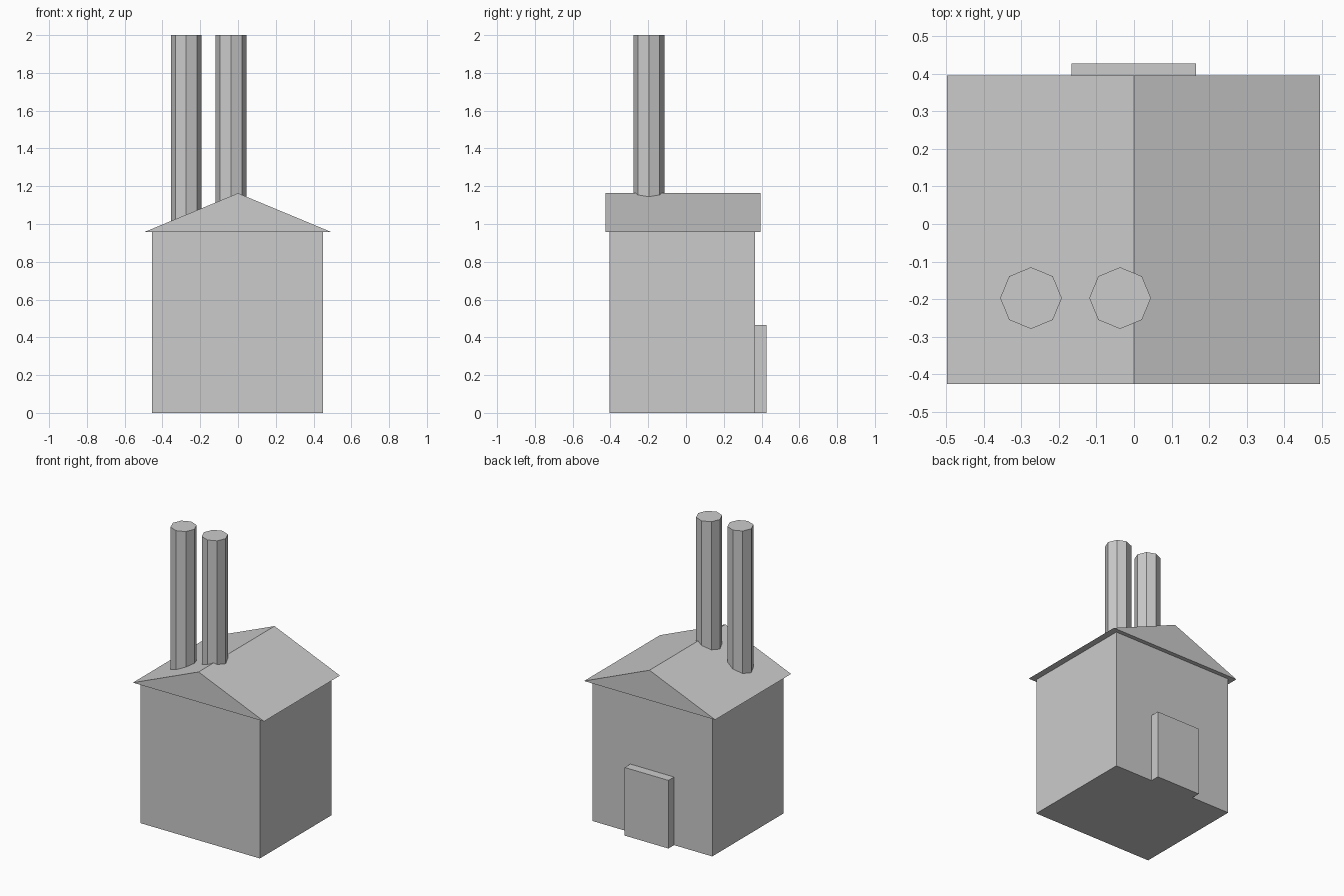
import bpy
import bmesh
from mathutils import Matrix, Vector

cube = bpy.data.objects.get("Cube")
if cube:
    bpy.data.objects.remove(cube, do_unlink=True)

GREY = (0.6, 0.6, 0.6, 1.0)
grey = bpy.data.materials.new("plain grey")
grey.use_nodes = True
grey.diffuse_color = GREY
grey.node_tree.nodes["Principled BSDF"].inputs["Base Color"].default_value = GREY


def add_object(name, bm):
    bmesh.ops.recalc_face_normals(bm, faces=bm.faces)
    mesh = bpy.data.meshes.new(name)
    bm.to_mesh(mesh)
    bm.free()
    mesh.materials.append(grey)
    obj = bpy.data.objects.new(name, mesh)
    bpy.context.scene.collection.objects.link(obj)


def box(name, low, high):
    low, high = Vector(low), Vector(high)
    bm = bmesh.new()
    place = Matrix.Translation((low + high) / 2) @ Matrix.Diagonal((*(high - low), 1))
    bmesh.ops.create_cube(bm, size=1, matrix=place)
    add_object(name, bm)


def prism(name, profile, y_front, y_back):
    bm = bmesh.new()
    face = bm.faces.new([bm.verts.new((x, y_front, z)) for x, z in profile])
    sides = bmesh.ops.extrude_face_region(bm, geom=[face])
    moved = [v for v in sides["geom"] if isinstance(v, bmesh.types.BMVert)]
    bmesh.ops.translate(bm, verts=moved, vec=(0, y_back - y_front, 0))
    # Extruding can drop the starting cap, so close any open end
    bmesh.ops.holes_fill(bm, edges=[e for e in bm.edges if e.is_boundary])
    add_object(name, bm)


def chimney(name, x, y, bottom, top, radius):
    bm = bmesh.new()
    bmesh.ops.create_cone(bm, cap_ends=True, segments=8, radius1=radius,
                          radius2=radius, depth=top - bottom,
                          matrix=Matrix.Translation((x, y, (top + bottom) / 2)))
    add_object(name, bm)


# Building body and door slab on the back
box("walls", (-0.455, -0.406, 0), (0.45, 0.366, 0.957))
box("door", (-0.166, 0.36, 0), (0.165, 0.427, 0.466))

# Solid gable roof with a flat underside
prism("roof", [(-0.497, 0.957), (0.495, 0.957), (0, 1.163)], -0.426, 0.395)

# Two tall eight-sided chimneys
for name, x in (("right_chimney", -0.274), ("middle_chimney", -0.037)):
    chimney(name, x, -0.197, 0.97, 2, 0.082)
